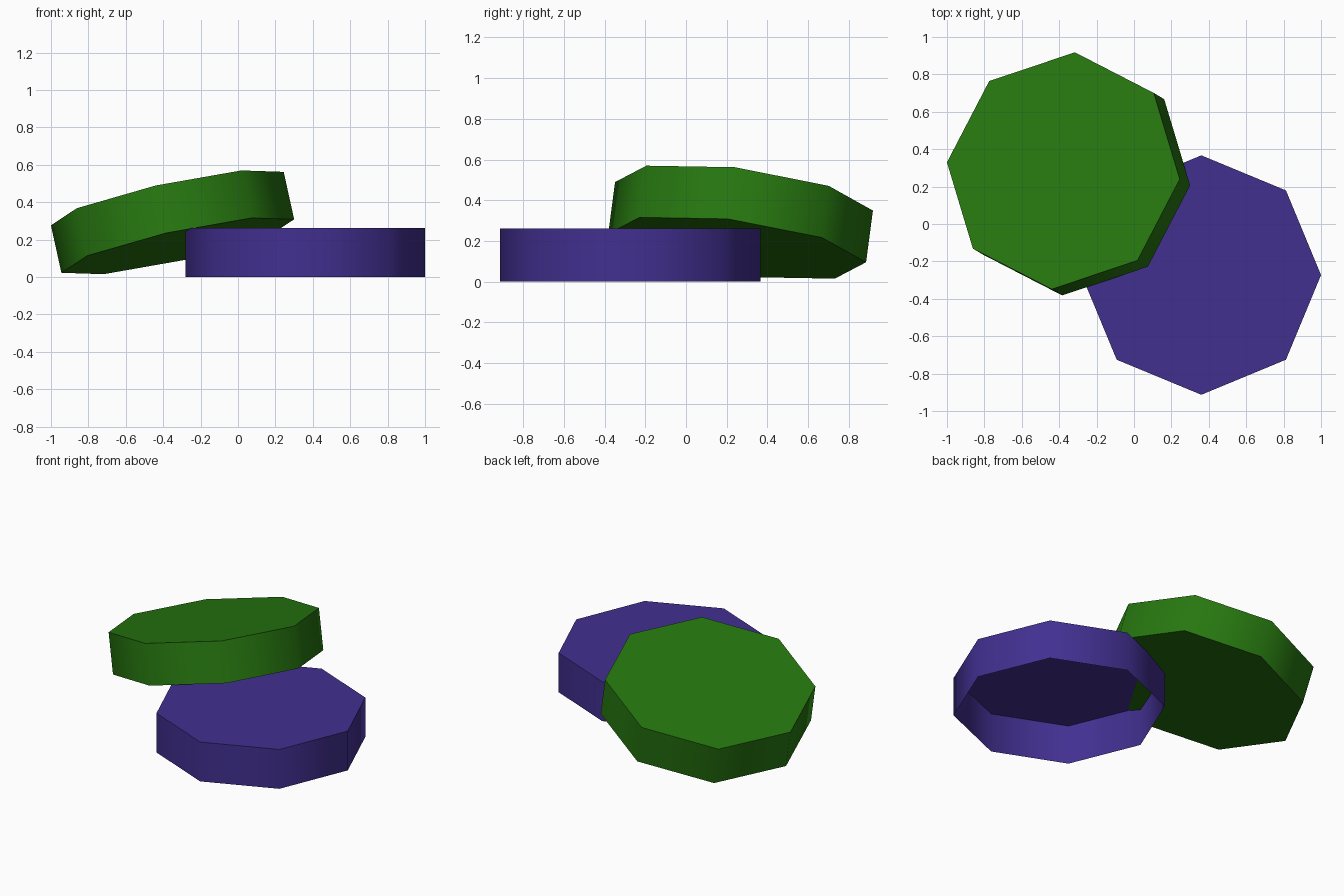
import bpy
import bmesh
from mathutils import Matrix, Vector

cube = bpy.data.objects.get("Cube")
if cube:
    bpy.data.objects.remove(cube, do_unlink=True)

RADIUS, HEIGHT, SIDES = 0.64, 0.262, 8


def make_material(name, rgb):
    mat = bpy.data.materials.new(name)
    mat.use_nodes = True
    color = (*rgb, 1.0)
    mat.diffuse_color = color
    mat.node_tree.nodes["Principled BSDF"].inputs["Base Color"].default_value = color
    return mat


def make_disc(name, mat, center, axis, corner, open_bottom=False):
    """Octagonal disc: 'axis' is its up direction, 'corner' points at one vertex."""
    bm = bmesh.new()
    bmesh.ops.create_cone(bm, cap_ends=True, segments=SIDES,
                          radius1=RADIUS, radius2=RADIUS, depth=HEIGHT)
    bm.normal_update()
    if open_bottom:
        bottom = [f for f in bm.faces if f.normal.z < -0.9]
        bmesh.ops.delete(bm, geom=bottom, context="FACES_ONLY")
    # Rounded shading on the rim, flat caps with crisp edges
    for f in bm.faces:
        f.smooth = abs(f.normal.z) < 0.5
    for e in bm.edges:
        e.smooth = all(f.smooth for f in e.link_faces)
    mesh = bpy.data.meshes.new(name)
    bm.to_mesh(mesh)
    bm.free()
    mesh.materials.append(mat)

    up = Vector(axis).normalized()
    side = up.cross(Vector(corner)).normalized()
    front = side.cross(up)
    obj = bpy.data.objects.new(name, mesh)
    obj.matrix_world = (Matrix.Translation(center)
                        @ Matrix((front, side, up)).transposed().to_4x4())
    bpy.context.collection.objects.link(obj)
    return obj


purple = make_material("purple", (0.054, 0.029, 0.28))
green = make_material("green", (0.02, 0.184, 0.005))

# Lower disc, lying flat and hollow underneath
make_disc("lower_disc", purple, (0.36, -0.273, HEIGHT / 2),
          (0, 0, 1), (1, 0, 0), open_bottom=True)

# Upper disc, leaning on the lower one
make_disc("upper_disc", green, (-0.35, 0.268, 0.2925),
          (-0.22, 0.132, 1), (0.623, -0.045, 0.143))
